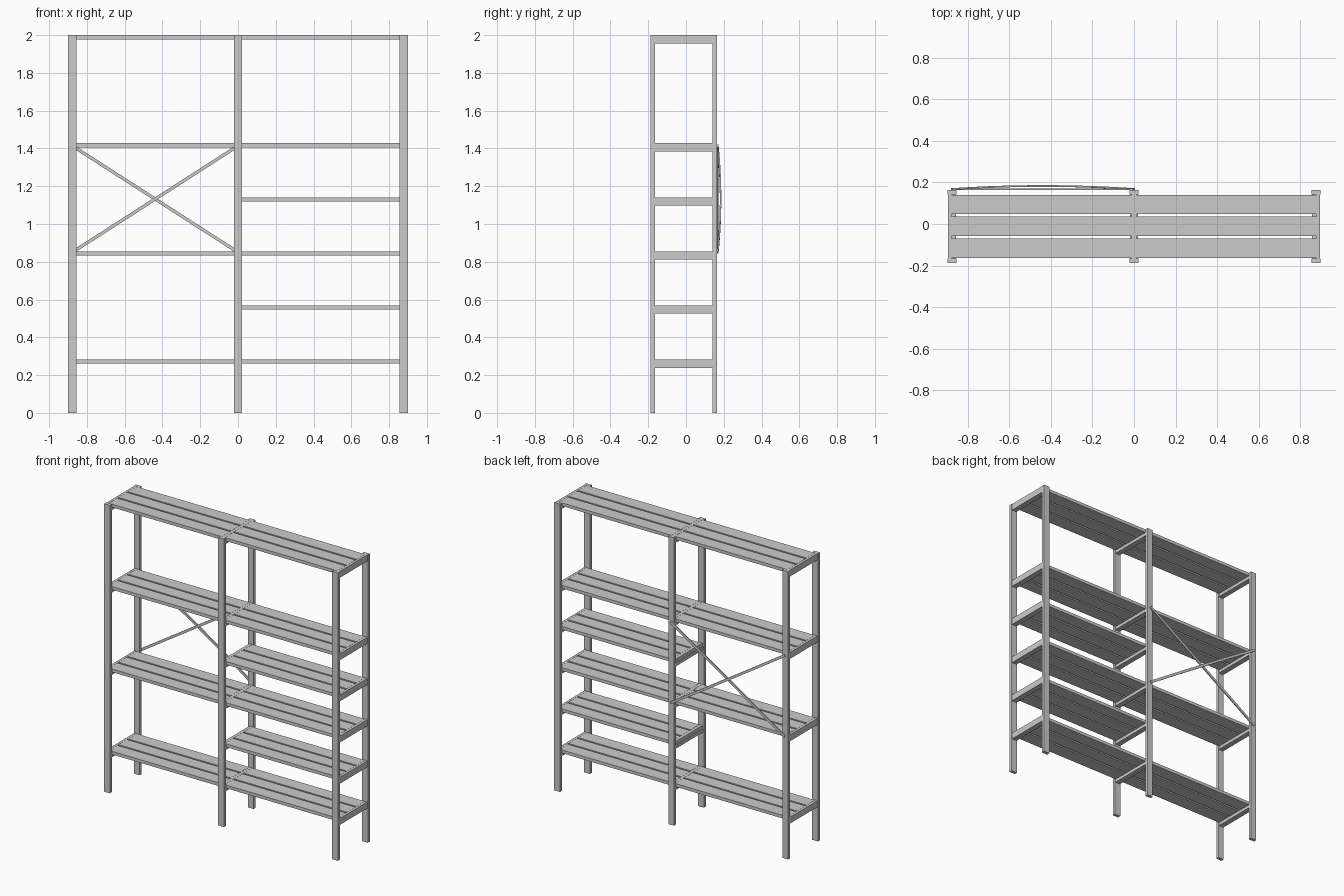
import bpy, bmesh
from mathutils import Vector

if "Cube" in bpy.data.objects:
    bpy.data.objects.remove(bpy.data.objects["Cube"])

def add_box(bm, x0, x1, y0, y1, z0, z1):
    v = bmesh.ops.create_cube(bm, size=1)['verts']
    for p in v:
        p.co = (x1 if p.co.x > 0 else x0, y1 if p.co.y > 0 else y0, z1 if p.co.z > 0 else z0)

def finish(name, bm):
    bmesh.ops.recalc_face_normals(bm, faces=bm.faces)
    me = bpy.data.meshes.new(name)
    bm.to_mesh(me)
    bm.free()
    ob = bpy.data.objects.new(name, me)
    bpy.context.collection.objects.link(ob)

def boxes(name, *dims):
    bm = bmesh.new()
    for d in dims:
        add_box(bm, *d)
    finish(name, bm)

FRONT, BACK, T, W = -0.187, 0.163, 0.022, 0.044
Y0, Y1 = FRONT + T, BACK - T
PX = 0.877
STEP = 0.2862
level = [2 - STEP * k for k in range(7)]
full, half = [0, 2, 4, 6], [3, 5]

# Upright posts
for n, x in (("left", -PX), ("middle", 0), ("right", PX)):
    boxes(n + "_front_post", (x - W/2, x + W/2, FRONT, Y0, 0, 2))
    boxes(n + "_back_post", (x - W/2, x + W/2, Y1, BACK, 0, 2))
    # Rails: upper spine with a wider ledge carrying the boards
    for k in sorted(full + half):
        if k in half and n == "left":
            continue
        z = level[k]
        s0, s1 = {"left": (x - W/2 + .003, x - .002), "middle": (-.011, .011),
                  "right": (x + .002, x + W/2 - .003)}[n]
        boxes(f"{n}_rail_{k}", (s0, s1, Y0, Y1, z - T, z),
              (x - W/2 + .003, x + W/2 - .003, Y0, Y1, z - W, z - T))

# Shelves of three boards
bw, gap = 0.093, 0.012
for side, levels in ((-1, full), (1, full + half)):
    a, b = sorted((side * 0.012, side * 0.878))
    for k in levels:
        z = level[k]
        boxes(f"{'left' if side < 0 else 'right'}_shelf_{k}",
              *[(a, b, Y0 + .002 + i*(bw + gap), Y0 + .002 + i*(bw + gap) + bw, z - T, z)
                for i in range(3)])

# Diagonal cross braces on the back, one bowing over the other
def brace(name, s, bow, th, n):
    bm = bmesh.new()
    c = Vector((-0.4385, 0, 1.132))
    d = Vector((0.439, 0, 0.282 * s))
    w = Vector((-d.z, 0, d.x)).normalized() * 0.0085
    rings = []
    for i in range(n + 1):
        t = -1 + 2 * i / n
        y = BACK + .001 + bow * (1 - t * t)
        p = c + d * t
        rings.append([bm.verts.new(p + w * sw + Vector((0, yy, 0)))
                      for sw, yy in ((-1, y), (1, y), (1, y + th), (-1, y + th))])
    for r, q in zip(rings, rings[1:]):
        for j in range(4):
            bm.faces.new((r[j], r[(j+1) % 4], q[(j+1) % 4], q[j]))
    bm.faces.new(rings[0])
    bm.faces.new(rings[-1])
    finish(name, bm)

brace("straight_brace", 1, 0, 0.008, 1)
brace("bowed_brace", -1, 0.015, 0.008, 16)
